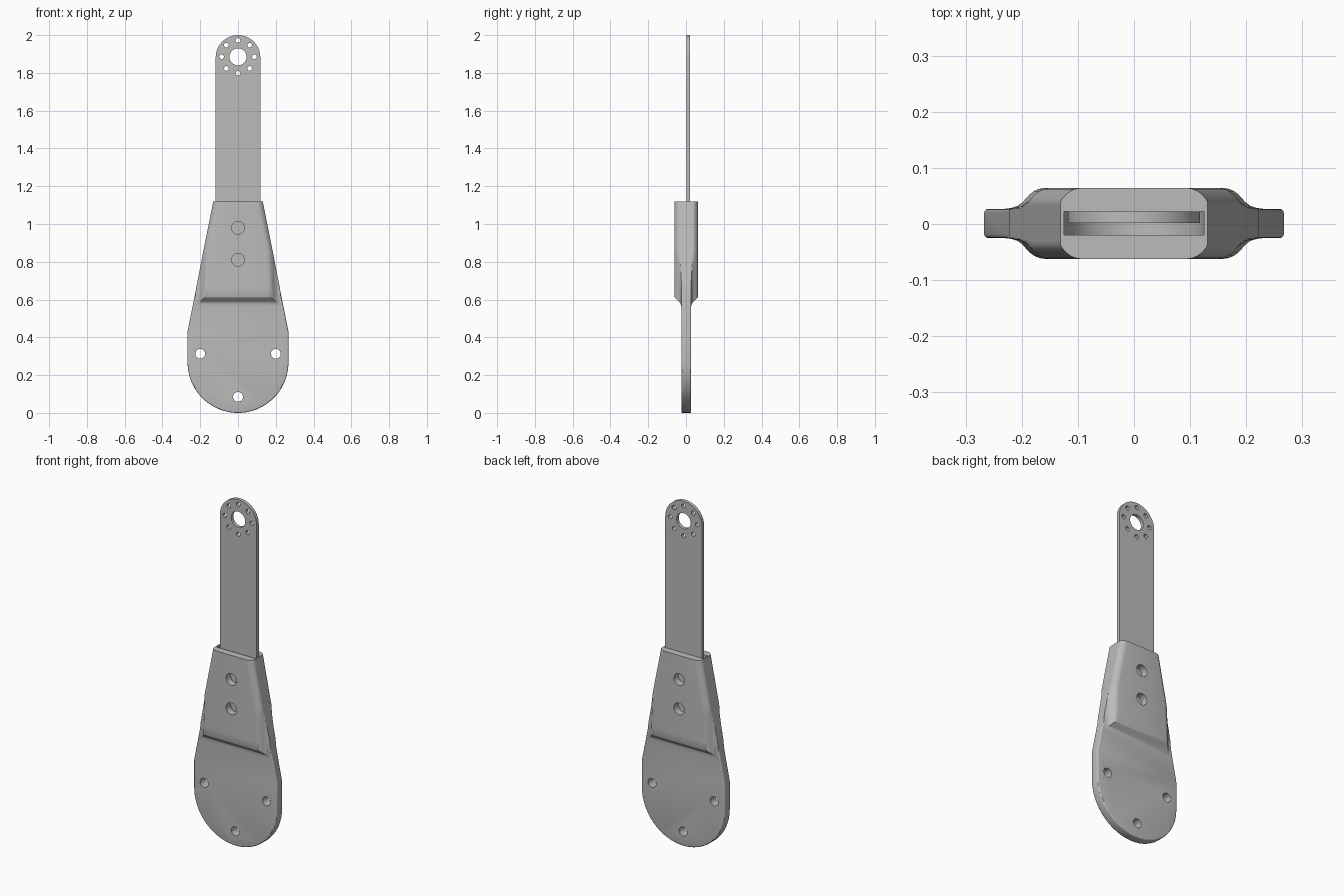
import bpy, bmesh, math

if "Cube" in bpy.data.objects:
    bpy.data.objects.remove(bpy.data.objects["Cube"])

grey = bpy.data.materials.new("plain grey")
grey.use_nodes = True
colour = (0.5, 0.5, 0.5, 1)
grey.diffuse_color = colour
grey.node_tree.nodes["Principled BSDF"].inputs["Base Color"].default_value = colour

TOP = 1.12        # top of the handle
MID = 0.001       # middle plane of the handle in y


def loft(name, layers):
    """Solid through equal-length rings of (x, y, z), capped at both ends."""
    bm = bmesh.new()
    rings = [[bm.verts.new(p) for p in ring] for ring in layers]
    n = len(rings[0])
    for a, b in zip(rings, rings[1:]):
        for i in range(n):
            j = (i + 1) % n
            bm.faces.new((a[i], a[j], b[j], b[i]))
    bm.faces.new(rings[0])
    bm.faces.new(rings[-1])
    bmesh.ops.recalc_face_normals(bm, faces=bm.faces)
    me = bpy.data.meshes.new(name)
    bm.to_mesh(me)
    bm.free()
    me.materials.append(grey)
    ob = bpy.data.objects.new(name, me)
    bpy.context.collection.objects.link(ob)
    return ob


def prism(name, outline, y0, y1):
    return loft(name, [[(x, y, z) for x, z in outline] for y in (y0, y1)])


def arc(cz, r, start, end, n):
    angles = [math.radians(start + (end - start) * i / n) for i in range(n + 1)]
    return [(r * math.cos(a), cz + r * math.sin(a)) for a in angles]


def apply_modifier(ob, mod):
    bpy.context.view_layer.objects.active = ob
    bpy.ops.object.modifier_apply(modifier=mod.name)


def boolean(ob, other, operation):
    mod = ob.modifiers.new(operation.lower(), "BOOLEAN")
    mod.operation, mod.solver, mod.object = operation, "EXACT", other
    apply_modifier(ob, mod)
    bpy.data.objects.remove(other)


def drill(ob, x, z, r, n=32):
    hole = [(x + px, z + pz) for px, pz in arc(0, r, 0, 360 * (n - 1) / n, n - 1)]
    boolean(ob, prism("hole_cutter", hole, -0.2, 0.2), "DIFFERENCE")


def smooth(ob):
    bpy.ops.object.select_all(action="DESELECT")
    ob.select_set(True)
    bpy.context.view_layer.objects.active = ob
    bpy.ops.object.shade_smooth_by_angle(angle=math.radians(30))


def plate_width(z):
    return 0.267 - 0.137 * max(0, z - 0.43) / (TOP - 0.43)


# thin round-ended plate with softened rims
outline = arc(0.267, 0.267, 180, 360, 64)
outline += [(0.267, 0.43), (plate_width(1.1), 1.1),
            (-plate_width(1.1), 1.1), (-0.267, 0.43)]
handle = prism("handle", outline, MID - 0.026, MID + 0.026)
bevel = handle.modifiers.new("rim", "BEVEL")
bevel.width, bevel.segments, bevel.angle_limit = 0.007, 3, math.radians(40)
apply_modifier(handle, bevel)

# thick grip: layers of (height off the middle, sideways flare, lower end)
half = [(0.022, 0.034, 0.56), (0.026, 0.034, 0.562), (0.0275, 0.022, 0.571),
        (0.031, 0.011, 0.580), (0.038, 0.002, 0.589), (0.044, -0.003, 0.595),
        (0.052, -0.010, 0.603), (0.058, -0.018, 0.609), (0.0615, -0.026, 0.612),
        (0.063, -0.035, 0.615)]


def grip_ring(y, flare, low):
    levels = [low] + [0.66 + 0.02 * i for i in range(24)]
    side = []
    for z in levels:
        w = plate_width(z) + 0.001
        base = min(0.196 - 0.04 * (z - 0.6), w)
        side.append((min(base + flare, w), MID + y, z))
    return side + [(-x, py, z) for x, py, z in reversed(side)]


layers = [grip_ring(-y, f, z) for y, f, z in reversed(half)]
layers += [grip_ring(y, f, z) for y, f, z in half]
boolean(handle, loft("grip", layers), "UNION")

# round-bottomed pocket for the blade
pocket = arc(0.8, 0.125, 180, 360, 32) + [(0.125, 1.3), (-0.125, 1.3)]
boolean(handle, prism("pocket_cutter", pocket, -0.02, 0.0225), "DIFFERENCE")

# rivet holes and mounting holes
for x, z, r in [(0, 0.98, 0.034), (0, 0.81, 0.034),
                (-0.2, 0.313, 0.026), (0.2, 0.313, 0.026), (0, 0.085, 0.026)]:
    drill(handle, x, z, r)
smooth(handle)

# flat blade with a ring of small holes round a large one
blade_outline = arc(0.8, 0.118, 180, 360, 32) + arc(1.882, 0.118, 0, 180, 32)
blade = prism("blade", blade_outline, 0.002, 0.022)
drill(blade, 0, 1.885, 0.045, 40)
for i in range(8):
    a = math.pi * i / 4
    drill(blade, 0.087 * math.cos(a), 1.885 + 0.087 * math.sin(a), 0.0125, 16)
smooth(blade)
